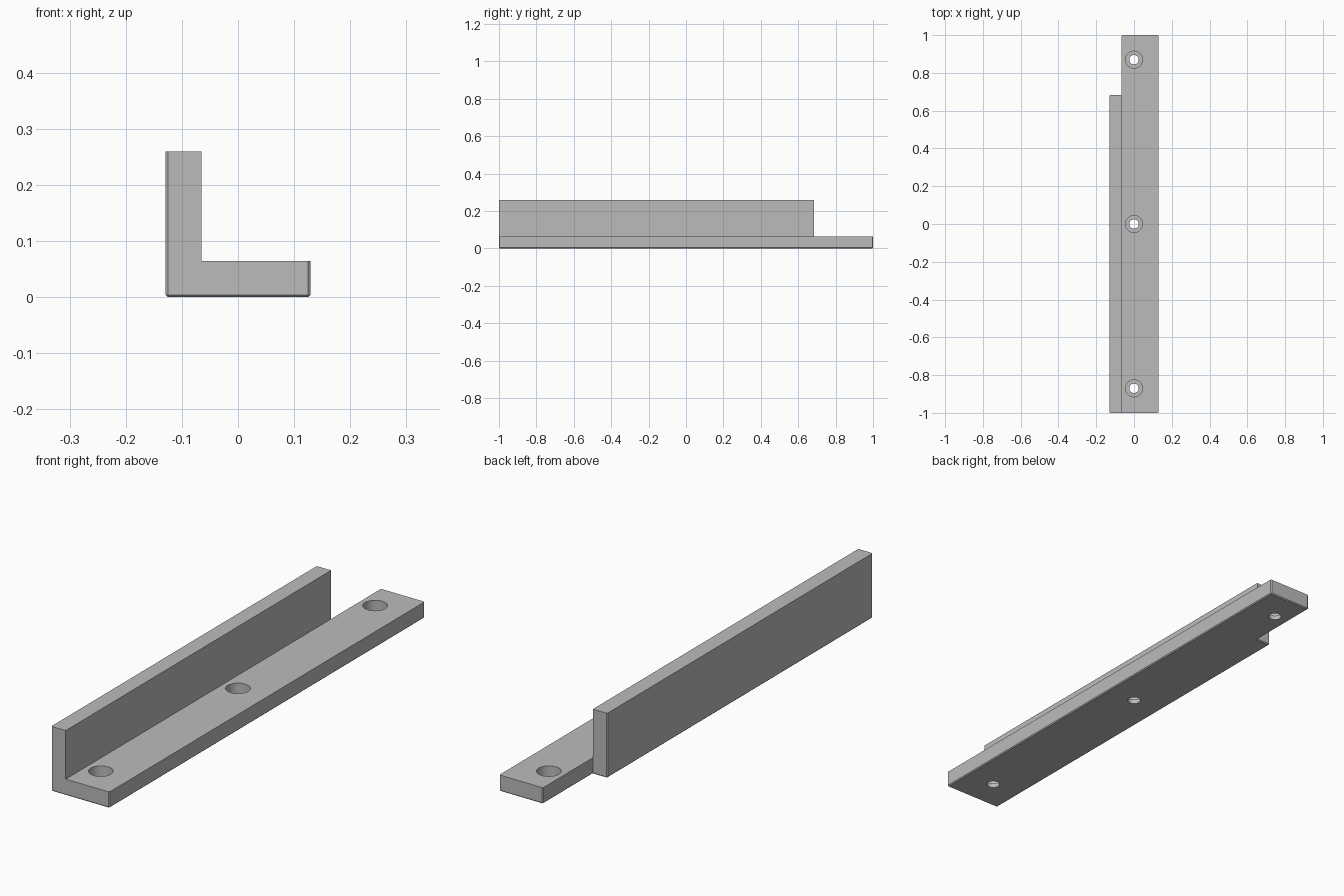
import bpy
import bmesh

cube = bpy.data.objects.get("Cube")
if cube:
    bpy.data.objects.remove(cube, do_unlink=True)

HALF_W, INNER_X = 0.129, -0.065
BASE_H, WALL_H = 0.065, 0.26
WALL_END = 0.684
CHAMFER = 0.004
HOLE_YS = (-0.87, 0, 0.87)

grey = bpy.data.materials.new("plain grey")
grey.use_nodes = True
colour = (0.5, 0.5, 0.5, 1)
grey.diffuse_color = colour
grey.node_tree.nodes["Principled BSDF"].inputs["Base Color"].default_value = colour


def raise_faces(bm, faces, height):
    """Extrude faces upward and return the new caps."""
    new = bmesh.ops.extrude_face_region(bm, geom=faces)["geom"]
    verts = [g for g in new if isinstance(g, bmesh.types.BMVert)]
    bmesh.ops.translate(bm, verts=verts, vec=(0, 0, height))
    return [g for g in new if isinstance(g, bmesh.types.BMFace)]


# Footprint: wall strip and base strip sharing one edge
bm = bmesh.new()
a, b, c, d = [bm.verts.new((x, y, 0)) for x, y in (
    (-HALF_W, -1), (INNER_X, -1), (INNER_X, WALL_END), (-HALF_W, WALL_END))]
e, f, g = [bm.verts.new((x, y, 0)) for x, y in (
    (HALF_W, -1), (HALF_W, 1), (INNER_X, 1))]
footprint = [bm.faces.new((a, b, c, d)), bm.faces.new((b, e, f, g, c))]

# Raise the whole base, then the wall above it
caps = raise_faces(bm, footprint, BASE_H)
wall_cap = min(caps, key=lambda face: face.calc_center_median().x)
raise_faces(bm, [wall_cap], WALL_H - BASE_H)
inside = [face for face in bm.faces
          if abs(face.normal.z) > 0.9 and face is wall_cap and
          abs(face.calc_center_median().z - BASE_H) < 0.001]
if inside:
    bmesh.ops.delete(bm, geom=inside, context="FACES")
bmesh.ops.recalc_face_normals(bm, faces=bm.faces)
bmesh.ops.dissolve_limit(bm, angle_limit=0.01, verts=bm.verts, edges=bm.edges)


def is_chamfered(edge):
    p, q = (v.co for v in edge.verts)
    if max(p.z, q.z) < 0.001:
        return True
    upright = (p - q).xy.length < 0.001
    return upright and (abs(p.x - INNER_X) > 0.001 or p.y > 0.9)


# Small chamfers along the underside and outer upright corners
bmesh.ops.bevel(bm, geom=[ed for ed in bm.edges if is_chamfered(ed)],
                offset=CHAMFER, segments=1, affect="EDGES")
bmesh.ops.recalc_face_normals(bm, faces=bm.faces)

mesh = bpy.data.meshes.new("angle_bracket")
bm.to_mesh(mesh)
bm.free()
bracket = bpy.data.objects.new("angle_bracket", mesh)
bpy.context.collection.objects.link(bracket)
mesh.materials.append(grey)


def drill(y, radius, z_low):
    """Cut a round hole from above down to z_low."""
    bpy.ops.mesh.primitive_cylinder_add(
        vertices=48, radius=radius, depth=0.2, location=(0, y, z_low + 0.1))
    cutter = bpy.context.object
    cutter.name = "hole_cutter"
    cutter.hide_render = True
    cutter.data.materials.append(grey)
    mod = bracket.modifiers.new("hole", "BOOLEAN")
    mod.operation, mod.solver, mod.object = "DIFFERENCE", "EXACT", cutter
    bpy.ops.object.select_all(action="DESELECT")
    bracket.select_set(True)
    bpy.context.view_layer.objects.active = bracket
    bpy.ops.object.modifier_apply(modifier=mod.name)
    bpy.data.objects.remove(cutter, do_unlink=True)


# Counterbored screw holes
for y in HOLE_YS:
    drill(y, 0.045, 0.018)
    drill(y, 0.025, -0.1)

bpy.ops.object.shade_smooth_by_angle(angle=0.4)
